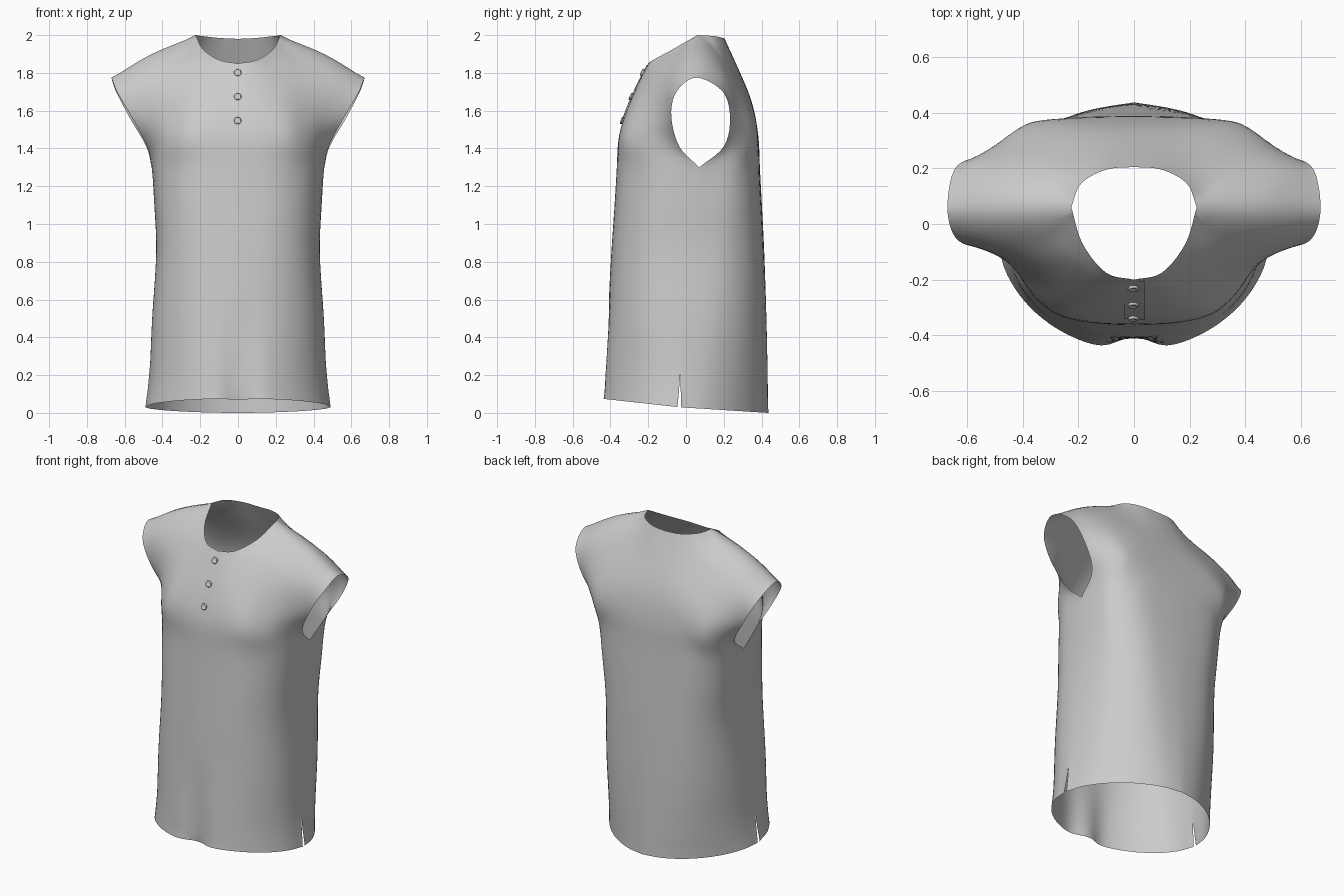
import bpy, bmesh, math
from mathutils import Vector
from mathutils.bvhtree import BVHTree

if "Cube" in bpy.data.objects:
    bpy.data.objects.remove(bpy.data.objects["Cube"])

SUB = 5      # mesh steps between control points
COLS = 5     # control spans from centre line to side edge


def catmull(pts, after=None):
    """Resample control points with a smooth curve through them."""
    ext = [2 * pts[0] - pts[1]] + pts + [after or 2 * pts[-1] - pts[-2]]
    out = []
    for i in range(1, len(ext) - 2):
        p0, p1, p2, p3 = ext[i - 1:i + 3]
        for k in range(SUB):
            t = k / SUB
            out.append(0.5 * (2 * p1 + (p2 - p0) * t + (2 * p0 - 5 * p1 + 4 * p2 - p3) * t * t
                              + (3 * p1 - p0 - 3 * p2 + p3) * t ** 3))
    return out + [pts[-1].copy()]


def cornered(pts, c):
    """Smooth curve with a sharp corner at point c."""
    return catmull(pts[:c + 1]) + catmull(pts[c:])[1:]


# Trunk sections: height, half width, front y, back y, side seam y, squareness
LEVELS = [(0.0, .49, -.455, .437, -.035, 1.93), (.19, .47, -.443, .435, -.03, 2.0),
          (.5, .457, -.418, .428, -.02, 2.2), (.85, .434, -.397, .416, 0, 2.4),
          (1.1, .445, -.38, .403, .04, 2.5), (1.3, .457, -.368, .392, .07, 2.5)]
# Yoke rows above the armpit, centre line to armhole edge; last row is neckline + shoulder
FRONT = [[(0, -.355, 1.47), (.15, -.352, 1.47), (.28, -.325, 1.46), (.38, -.235, 1.44), (.44, -.13, 1.43), (.48, -.035, 1.41)],
         [(0, -.30, 1.64), (.13, -.295, 1.64), (.26, -.262, 1.63), (.38, -.19, 1.60), (.48, -.12, 1.58), (.565, -.078, 1.57)],
         [(0, -.235, 1.785), (.12, -.215, 1.795), (.24, -.14, 1.835), (.38, -.10, 1.81), (.52, -.075, 1.76), (.64, -.05, 1.70)],
         [(0, -.20, 1.85), (.10, -.175, 1.868), (.185, -.07, 1.925), (.225, .06, 2.0), (.46, .055, 1.905), (.67, .055, 1.775)]]
BACK = [[(0, .383, 1.47), (.16, .382, 1.47), (.29, .378, 1.46), (.385, .36, 1.45), (.452, .29, 1.43), (.485, .20, 1.41)],
        [(0, .348, 1.65), (.15, .347, 1.65), (.29, .345, 1.63), (.41, .327, 1.60), (.505, .28, 1.58), (.572, .233, 1.56)],
        [(0, .27, 1.84), (.12, .26, 1.84), (.25, .22, 1.86), (.39, .21, 1.83), (.53, .21, 1.77), (.645, .195, 1.70)],
        [(0, .205, 1.98), (.10, .195, 1.985), (.19, .145, 1.995), (.225, .06, 2.0), (.46, .055, 1.905), (.67, .055, 1.775)]]


def panel_rows(front):
    """Cross rows of half of the front or back panel."""
    rows = []
    for z, w, yf, yb, ys, n in LEVELS:
        n = n if front else 1.77 + 1.1 * z
        depth = (yf if front else yb) - ys
        row = []
        for c in range(COLS + 1):
            a = math.pi / 2 * c / COLS
            x = w * math.sin(a) ** (2 / n)
            y = ys + depth * max(0, math.cos(a)) ** (2 / n) if c < COLS else ys
            row.append(Vector((x, y, z)))
        rows.append(catmull(row))
    yoke = [[Vector(p) for p in r] for r in (FRONT if front else BACK)]
    return rows + [catmull(r) for r in yoke[:-1]] + [cornered(yoke[-1], 3)]


def panel(front):
    """Grid of points for half of the front or back panel."""
    rows, other = panel_rows(front), panel_rows(not front)
    last = len(rows[0]) - 1
    cols = []
    for j in range(last + 1):
        col = [r[j] for r in rows]
        # Over the shoulder the curve carries on into the other panel
        after = other[-2][j] if j >= 3 * SUB else None
        if j == last:
            armpit = len(LEVELS) - 1
            cols.append(catmull(col[:armpit + 1]) + catmull(col[armpit:], after)[1:])
        else:
            cols.append(catmull(col, after))
    for j, col in enumerate(cols):
        for i, p in enumerate(col):
            # Sloping hem, with a soft fold at the centre front
            fade = max(0, 1 - p.z / .6)
            if front:
                p.y += .05 * fade * math.exp(-(p.x / .075) ** 2)
            p.z += fade * (.03 - (.11 if front else .064) * (p.y + .035))
            # Side vent
            if j == last and i < SUB:
                p.y += (-.01 if front else .01) * (1 - i / SUB)
    return cols


# Shirt body
bm = bmesh.new()
grids = {True: panel(True), False: panel(False)}
cache = {}
NJ, NI = len(grids[True]), len(grids[True][0])


def vert(front, side, i, j):
    seam = j == NJ - 1 and SUB <= i <= SUB * (len(LEVELS) - 1)
    shoulder = i == NI - 1 and j >= 3 * SUB
    key = (front or seam or shoulder, 1 if j == 0 else side, i, j)
    if key not in cache:
        p = grids[key[0]][j][i]
        cache[key] = bm.verts.new((p.x * side if j else 0, p.y, p.z))
    return cache[key]


for front in (True, False):
    for side in (1, -1):
        for i in range(NI - 1):
            for j in range(NJ - 1):
                quad = [vert(front, side, i, j), vert(front, side, i, j + 1),
                        vert(front, side, i + 1, j + 1), vert(front, side, i + 1, j)]
                bm.faces.new(quad if front == (side == 1) else quad[::-1])
# Ease the creases without moving the open edges
inner = [v for v in bm.verts if not v.is_boundary]
for _ in range(5):
    bmesh.ops.smooth_vert(bm, verts=inner, factor=.4, use_axis_x=True, use_axis_y=True, use_axis_z=True)
bm.normal_update()
bvh = BVHTree.FromBMesh(bm)


def make_object(name, bm):
    me = bpy.data.meshes.new(name)
    bm.to_mesh(me)
    bm.free()
    me.polygons.foreach_set("use_smooth", [True] * len(me.polygons))
    ob = bpy.data.objects.new(name, me)
    bpy.context.collection.objects.link(ob)
    return ob


make_object("shirt_body", bm)


def on_front(x, z):
    hit, normal, _, _ = bvh.ray_cast(Vector((x, -2, z)), Vector((0, 1, 0)))
    return hit, (normal if normal.y < 0 else -normal)


# Placket flap lying on the chest, its free edge lifted slightly
bm = bmesh.new()
grid = []
for k in range(13):
    z = 1.53 + .312 * k / 12
    grid.append([bm.verts.new(on_front(x, z)[0] + Vector((0, -lift, .001)))
                 for x, lift in ((-.035, .002), (0, .003), (.04, .006))])
for a, b in zip(grid, grid[1:]):
    for c in range(2):
        bm.faces.new((a[c], a[c + 1], b[c + 1], b[c]))
make_object("placket", bm)

# Buttons: turned discs with a raised rim
PROFILE = [(.017, -.004), (.02, .004), (.018, .009), (.014, .010), (.011, .007), (.0, .007)]
for n, z in enumerate((1.80, 1.673, 1.546)):
    bm = bmesh.new()
    vs = [bm.verts.new((r, 0, h)) for r, h in PROFILE]
    es = [bm.edges.new(e) for e in zip(vs, vs[1:])]
    bmesh.ops.spin(bm, geom=vs + es, cent=(0, 0, 0), axis=(0, 0, 1), angle=math.tau, steps=20)
    bmesh.ops.remove_doubles(bm, verts=bm.verts, dist=.0005)
    bmesh.ops.recalc_face_normals(bm, faces=bm.faces)
    ob = make_object(f"button_{n + 1}", bm)
    pos, normal = on_front(.001, z)
    ob.location = (-.002, pos.y - .003, z)
    ob.rotation_euler = normal.to_track_quat('Z', 'Y').to_euler()
